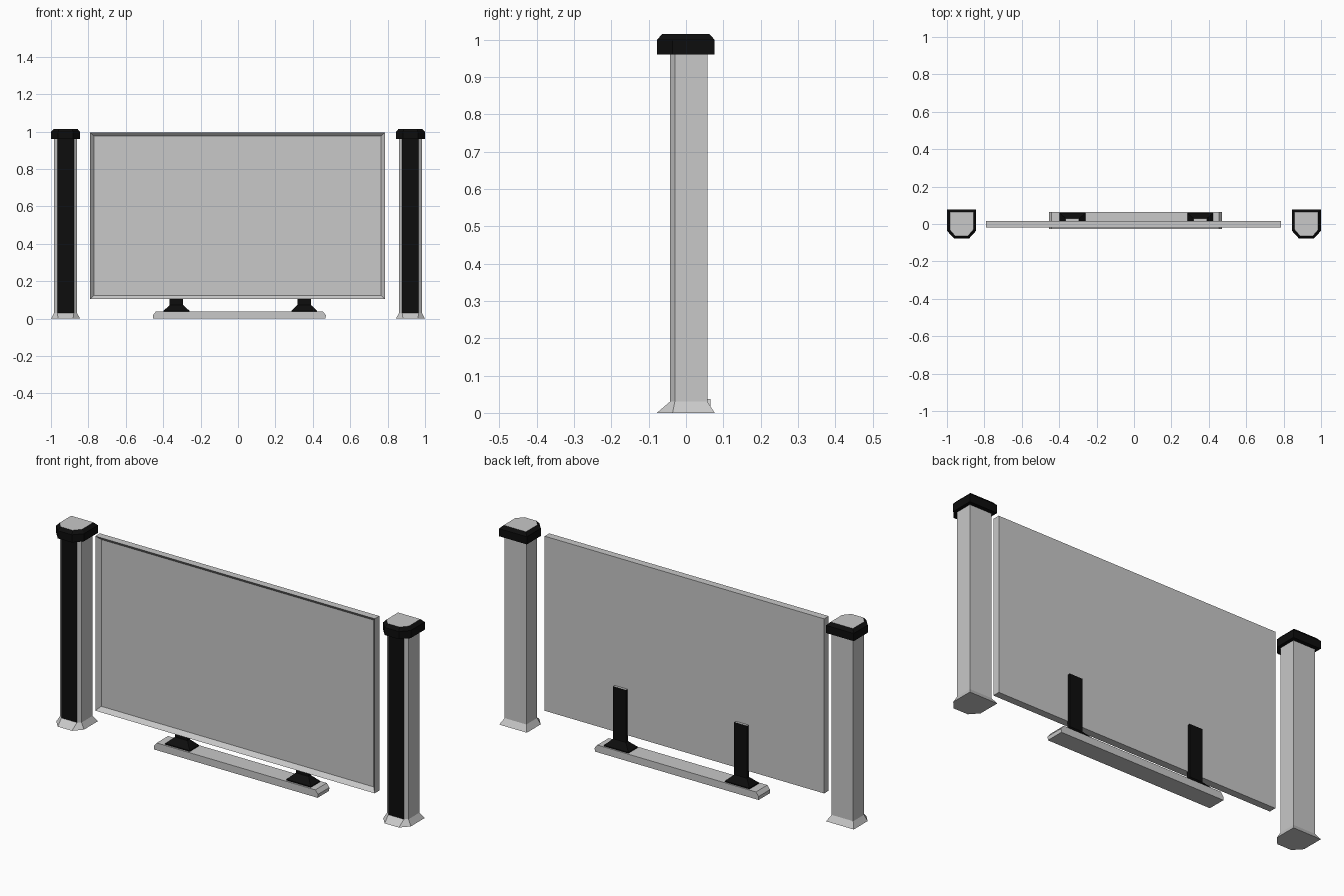
import bpy, bmesh

cube = bpy.data.objects.get("Cube")
if cube:
    bpy.data.objects.remove(cube)


def material(name, rgb):
    m = bpy.data.materials.new(name)
    m.use_nodes = True
    m.diffuse_color = (*rgb, 1)
    m.node_tree.nodes["Principled BSDF"].inputs["Base Color"].default_value = (*rgb, 1)
    return m


GREY = material("light grey", (0.58, 0.58, 0.58))
BLACK = material("black", (0.004, 0.004, 0.004))


def finish(name, bm, black_rule=None):
    """Turn a bmesh into a flat-shaded object; faces matching the rule are black."""
    bmesh.ops.recalc_face_normals(bm, faces=bm.faces)
    bm.normal_update()
    for f in bm.faces:
        f.material_index = int(bool(black_rule and black_rule(f)))
    me = bpy.data.meshes.new(name)
    bm.to_mesh(me)
    bm.free()
    me.materials.append(GREY)
    me.materials.append(BLACK)
    ob = bpy.data.objects.new(name, me)
    bpy.context.collection.objects.link(ob)
    return ob


def loft(rings):
    """Closed solid through rings of points."""
    bm = bmesh.new()
    loops = [[bm.verts.new(p) for p in ring] for ring in rings]
    for a, b in zip(loops, loops[1:]):
        for i in range(len(a)):
            j = (i + 1) % len(a)
            bm.faces.new((a[i], a[j], b[j], b[i]))
    bm.faces.new(loops[0])
    bm.faces.new(loops[-1])
    return bm


def plan(cx, z, half, back, shoulder, nose, front):
    """Pillar outline: square back, chamfered front corners."""
    side = [(half, back), (half, shoulder), (nose, front)]
    pts = side + [(-x, y) for x, y in reversed(side)]
    return [(cx + x, y, z) for x, y in pts]


def rect(cx, hx, y0, y1, z):
    return [(cx - hx, y0, z), (cx + hx, y0, z), (cx + hx, y1, z), (cx - hx, y1, z)]


# Speaker pillars: flared foot, shaft with black front, bevelled cap
for side, cx in (("right", -0.922), ("left", 0.922)):
    shaft = (0.061, 0.057, -0.03, 0.044, -0.043)
    wide = (0.078, 0.077, -0.036, 0.04, -0.078)
    finish(side + "_pillar_foot", loft([plan(cx, 0, *wide), plan(cx, 0.03, *shaft)]))
    finish(side + "_pillar_shaft", loft([plan(cx, 0.03, *shaft), plan(cx, 0.965, *shaft)]),
           lambda f: f.normal.y < -0.95)
    finish(side + "_pillar_cap",
           loft([plan(cx, 0.96, *wide), plan(cx, 0.999, *wide),
                 plan(cx, 1.015, 0.063, 0.063, -0.03, 0.034, -0.064)]),
           lambda f: f.normal.z < 0.95)

# Display panel with a recessed screen
bm = loft([rect(-0.003, 0.788, -0.02, 0.017, z) for z in (0.105, 0.995)])
bmesh.ops.recalc_face_normals(bm, faces=bm.faces)
screen = min(bm.faces, key=lambda f: f.calc_center_median().y)
bmesh.ops.inset_region(bm, faces=[screen], thickness=0.028)
for v in screen.verts:
    v.co.y += 0.02
finish("display_panel", bm)

# Stand bar with chamfered ends
profile = [(-0.455, 0), (0.468, 0), (0.47, 0.018), (0.455, 0.037),
           (-0.44, 0.037), (-0.455, 0.018)]
finish("stand_bar", loft([[(x, y, z) for x, z in profile] for y in (-0.027, 0.065)]))

# Stand supports: flared foot running into an upright behind the panel
for side, cx in (("right", -0.329), ("left", 0.354)):
    finish(side + "_stand_support",
           loft([rect(cx, 0.069, -0.018, 0.058, 0.036),
                 rect(cx, 0.069, -0.018, 0.058, 0.042),
                 rect(cx, 0.036, 0.012, 0.03, 0.073),
                 rect(cx, 0.036, 0.012, 0.03, 0.34)]),
           lambda f: f.normal.z < 0.95)
